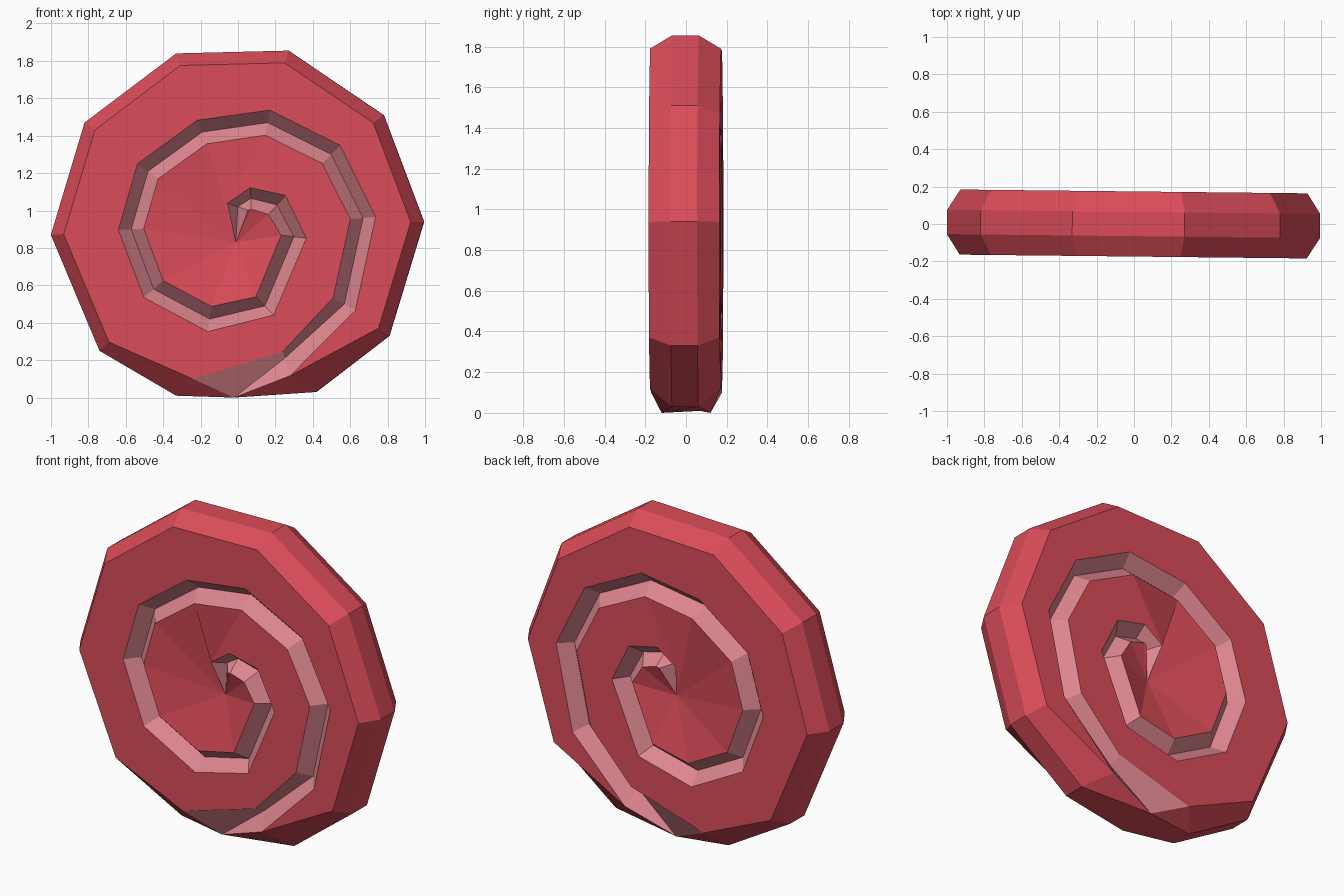
import bpy
import bmesh
from mathutils import Vector

cube = bpy.data.objects.get("Cube")
if cube:
    bpy.data.objects.remove(cube, do_unlink=True)


def material(name, color):
    mat = bpy.data.materials.new(name)
    mat.use_nodes = True
    mat.diffuse_color = color
    mat.node_tree.nodes["Principled BSDF"].inputs["Base Color"].default_value = color
    return mat


FACE, RIM, VALLEY = 0.174, 0.065, 0.1   # half depths
WIDTH = 0.068                           # half width of the groove
RED, PINK = 0, 1

# Outline of the rim, anticlockwise from the bottom right (x, z)
rim = [Vector(p) for p in (
    (0.42, 0.03), (0.81, 0.33), (0.995, 0.94), (0.78, 1.51), (0.27, 1.855),
    (-0.33, 1.84), (-0.82, 1.47), (-1.0, 0.87), (-0.74, 0.25), (-0.33, 0.01))]

# Valley of the spiral groove, from the bottom of the rim to the centre (x, z)
valley = [Vector(p) for p in (
    (-0.02, 0), (0.25, 0.21), (0.57, 0.5), (0.67, 0.96), (0.5, 1.3), (0.16, 1.47),
    (-0.19, 1.42), (-0.48, 1.21), (-0.57, 0.9), (-0.45, 0.58), (-0.15, 0.42),
    (0.145, 0.49), (0.3, 0.86), (0.21, 1.03), (0.07, 1.065), (0, 1.02), (-0.01, 0.83))]

# Groove lips, offset to both sides of the valley
outer, inner = [valley[0]], [Vector((-0.24, 0.1))]
for i in range(1, len(valley) - 1):
    t = (valley[i + 1] - valley[i - 1]).normalized()
    side = Vector((t.y, -t.x)) * WIDTH
    if i > 13:
        side *= 0.85
    outer.append(valley[i] + side)
    inner.append(valley[i] - side)
outer[1] = Vector((0.283, 0.118))
inner[1] = Vector((0.24, 0.245))

# Front edge of the rim, drawn in towards the middle
middle = Vector((0, 0.92))
edge = [middle + (p - middle) * 0.93 for p in rim]
edge[0] = outer[1]

bm = bmesh.new()


def face(verts, mat):
    bm.faces.new(verts).material_index = mat


def build_side(s):
    """One side of the disc; s is -1 for the front and 1 for the back."""
    def ring(points, depth):
        return [bm.verts.new((p.x, s * depth, p.y)) for p in points]

    m = ring(rim, RIM)
    v = ring(valley, VALLEY)
    v[0].co.y = s * 0.12
    o = [v[0]] + ring(outer[1:], FACE)
    n = ring(inner, FACE)
    e = [o[1]] + ring(edge[1:9], FACE) + [n[0]]
    centre = v[-1]
    last = len(o) - 1

    # Groove walls
    face((v[0], v[1], o[1]), PINK)
    face((n[0], n[1], v[1], v[0]), PINK)
    for i in range(1, last):
        face((v[i], v[i + 1], o[i + 1], o[i]), PINK)
        face((n[i], n[i + 1], v[i + 1], v[i]), PINK)
    face((v[last], centre, o[last]), PINK)
    face((n[last], centre, v[last]), PINK)

    # Flat spiral strip between the turns, then the dished fan at the centre
    strip = e[:9] + n
    face((strip[0], strip[1], o[2]), RED)
    for i in range(1, last - 1):
        face((strip[i], strip[i + 1], o[i + 2], o[i + 1]), RED)
    face((n[last - 10], n[last - 9], centre, o[last]), RED)
    for i in range(last - 9, last):
        face((n[i], n[i + 1], centre), RED)

    # Chamfer
    for i in range(9):
        face((e[i], e[i + 1], m[i + 1], m[i]), RED)
    face((o[1], v[0], m[0]), RED)
    face((n[0], v[0], m[9]), RED)
    return m, v[0]


front, front_notch = build_side(-1)
back, back_notch = build_side(1)

# Rim band and the flat underside
for i in range(9):
    face((front[i], front[i + 1], back[i + 1], back[i]), RED)
face((front[9], front_notch, front[0], back[0], back_notch, back[9]), RED)

bmesh.ops.recalc_face_normals(bm, faces=bm.faces)
mesh = bpy.data.meshes.new("spiral_disc")
bm.to_mesh(mesh)
bm.free()
mesh.materials.append(material("red", (0.71, 0.073, 0.1, 1)))
mesh.materials.append(material("groove_pink", (0.73, 0.24, 0.28, 1)))
disc = bpy.data.objects.new("spiral_disc", mesh)
disc.rotation_euler.z = -0.011
bpy.context.collection.objects.link(disc)
